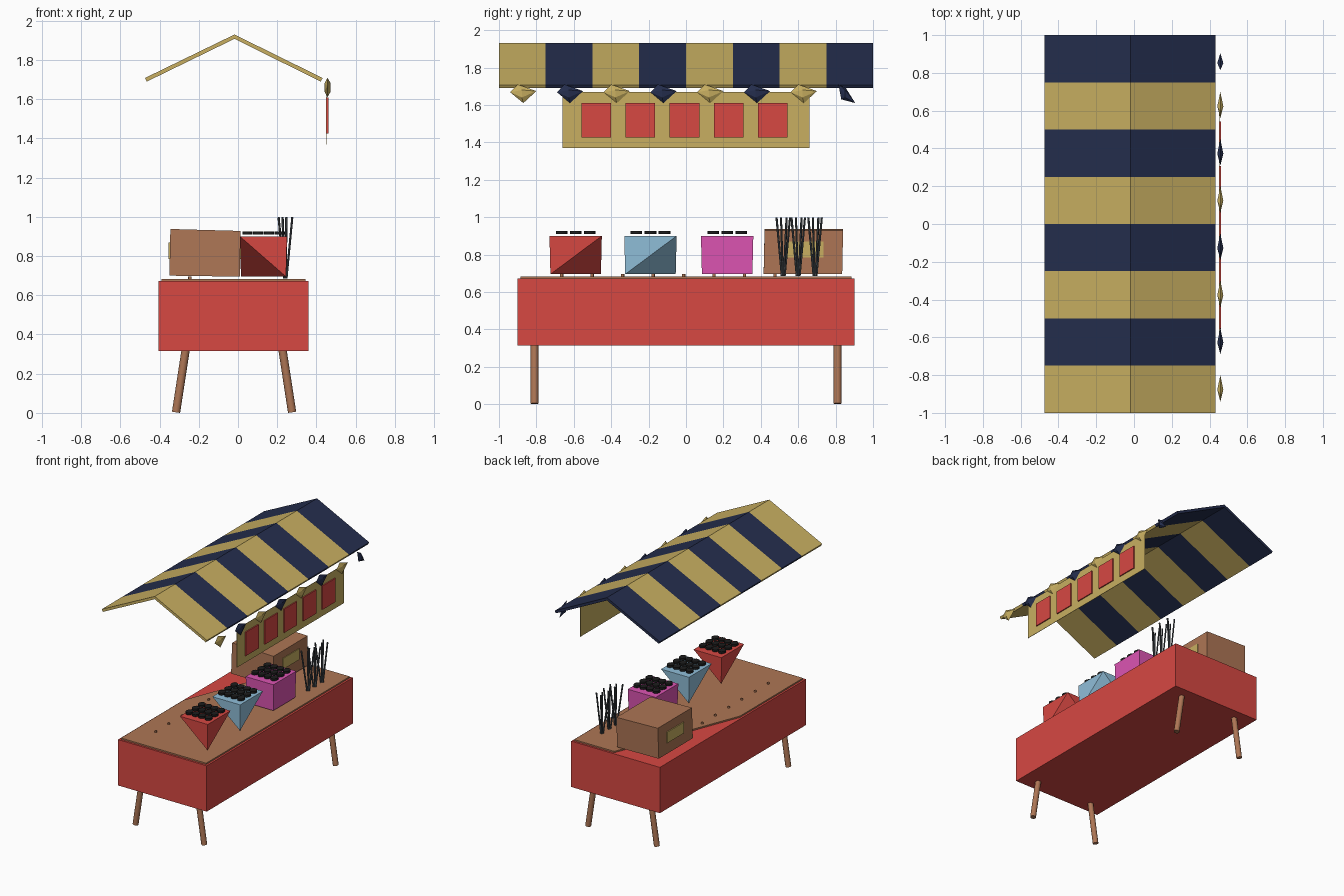
import bpy, bmesh, math
from mathutils import Vector

if "Cube" in bpy.data.objects:
    bpy.data.objects.remove(bpy.data.objects["Cube"])


def material(name, rgb):
    m = bpy.data.materials.new(name)
    m.diffuse_color = (*rgb, 1)
    m.use_nodes = True
    m.node_tree.nodes["Principled BSDF"].inputs["Base Color"].default_value = m.diffuse_color
    return m


NAVY = material("navy", (0.018, 0.027, 0.075))
GOLD = material("gold", (0.58, 0.43, 0.12))
RED = material("red", (0.68, 0.065, 0.055))
WOOD = material("wood brown", (0.42, 0.18, 0.09))
BLUE = material("light blue", (0.28, 0.52, 0.70))
PINK = material("pink", (0.72, 0.09, 0.45))
BLACK = material("black", (0.012, 0.012, 0.012))
GREY = material("dark grey", (0.06, 0.07, 0.08))


def finish(name, bm, mat):
    bmesh.ops.recalc_face_normals(bm, faces=bm.faces)
    me = bpy.data.meshes.new(name)
    bm.to_mesh(me)
    bm.free()
    me.materials.append(mat)
    ob = bpy.data.objects.new(name, me)
    bpy.context.collection.objects.link(ob)
    return ob


def hull(name, pts, mat):
    bm = bmesh.new()
    for p in pts:
        bm.verts.new(p)
    bmesh.ops.convex_hull(bm, input=bm.verts)
    return finish(name, bm, mat)


def box(name, lo, hi, mat):
    return hull(name, [(x, y, z) for x in (lo[0], hi[0])
                       for y in (lo[1], hi[1]) for z in (lo[2], hi[2])], mat)


def prism(name, pts, direction, mat):
    # extrude a flat outline along a direction
    bm = bmesh.new()
    f = bm.faces.new([bm.verts.new(p) for p in pts])
    g = bmesh.ops.extrude_face_region(bm, geom=[f])
    new = [v for v in g["geom"] if isinstance(v, bmesh.types.BMVert)]
    bmesh.ops.translate(bm, verts=new, vec=direction)
    return finish(name, bm, mat)


def rod(name, a, b, r, sides, mat):
    a, b = Vector(a), Vector(b)
    bpy.ops.mesh.primitive_cylinder_add(vertices=sides, radius=r, depth=(b - a).length,
                                        location=(a + b) / 2)
    ob = bpy.context.object
    ob.name = name
    ob.rotation_euler = (b - a).to_track_quat('Z', 'Y').to_euler()
    ob.data.materials.append(mat)
    bpy.ops.object.shade_smooth_by_angle(angle=math.radians(50))
    return ob


# Striped gable roof: eight stripes on each slope
RIDGE = -0.018
for i in range(8):
    y = -1 + i * 0.25
    for side, eave in (("left", -0.475), ("right", 0.432)):
        inner = eave + (0.010 if eave < 0 else -0.010)
        outline = [(RIDGE, y, 1.93), (eave, y, 1.708), (inner, y, 1.69), (RIDGE, y, 1.908)]
        prism(f"roof_stripe_{side}", outline, (0, 0.25, 0), NAVY if i % 2 else GOLD)

# Bunting flags below the right eave, the last one hanging differently
FLAG = [(-0.065, 0.008), (-0.025, 0.05), (0.075, 0.014), (0.005, -0.05)]
LAST = [(-0.06, 0.05), (-0.02, 0.03), (0.03, -0.05), (-0.045, -0.03)]
for i in range(8):
    y = -0.875 + i * 0.25
    shape = LAST if i == 7 else FLAG
    pts = [(0.457, y + a, 1.66 + b) for a, b in shape]
    my = sum(p[1] for p in pts) / 4
    pts += [(0.457 + dx, my, 1.66 + dz) for dx in (-0.016, 0.016) for dz in (-0.02, 0.02)]
    hull("bunting_flag", pts, NAVY if i % 2 else GOLD)

# Hanging menu board with five red panels
box("hanging_board", (0.449, -0.66, 1.37), (0.452, 0.66, 1.67), GOLD)
for i in range(5):
    y = -0.48 + i * 0.236
    box("board_panel", (0.451, y - 0.079, 1.425), (0.4605, y + 0.079, 1.61), RED)

# Table: cloth-covered body, wooden top, splayed legs
box("table_cloth", (-0.405, -0.90, 0.315), (0.36, 0.90, 0.672), RED)
prism("table_top", [(0.345, -0.885, 0.665), (0.345, 0.885, 0.665), (0.0, 0.885, 0.665),
                    (-0.39, -0.11, 0.665), (-0.39, -0.885, 0.665)], (0, 0, 0.018), WOOD)
for sx in (-1, 1):
    for sy in (-1, 1):
        leg = rod("table_leg", (-0.02 + sx * 0.296, sy * 0.81, 0.003),
                  (-0.02 + sx * 0.235, sy * 0.81, 0.40), 0.021, 12, WOOD)

# Row of small pegs along the back of the table top
for i in range(8):
    y = -0.665 + i * 0.163
    rod("table_peg", (-0.245, y, 0.66), (-0.245, y, 0.695), 0.009, 8, WOOD)

# Snack holders: square mouth; two fold down to a diagonal bottom edge
for name, y, mat, folded in (("red_holder", -0.59, RED, True),
                             ("blue_holder", -0.19, BLUE, True),
                             ("pink_holder", 0.22, PINK, False)):
    x0, x1, y0, y1 = 0.01, 0.25, y - 0.14, y + 0.14
    pts = [(x, yy, 0.90) for x in (x0, x1) for yy in (y0, y1)]
    pts += [(x1 - 0.005, y0 + 0.005, 0.695), (x0 + 0.005, y1 - 0.005, 0.695)]
    if not folded:
        pts += [(x0 + 0.005, y0 + 0.005, 0.695), (x1 - 0.005, y1 - 0.005, 0.695)]
    hull(name, pts, mat)
    # round snacks lying on top
    for r in range(4):
        for c in range(3):
            d = rod("snack", (0.048 + r * 0.055, y + (c - 1) * 0.075, 0.909),
                    (0.048 + r * 0.055, y + (c - 1) * 0.075, 0.925), 0.031, 12, BLACK)
            d.scale.x = 0.026 / 0.031

# Wooden crate with a label on each long side
hull("crate", [(-0.35, 0.415, 0.70), (-0.35, 0.835, 0.70), (0.01, 0.415, 0.695),
               (0.01, 0.835, 0.695), (-0.345, 0.42, 0.938), (-0.345, 0.84, 0.938),
               (0.012, 0.42, 0.928), (0.012, 0.84, 0.928)], WOOD)
for x in (-0.355, 0.009):
    box("crate_label", (x, 0.53, 0.785), (x + 0.008, 0.735, 0.87), GOLD)

# Three bunches of skewers fanning out upwards
for y in (0.52, 0.60, 0.69):
    for dx, dy in ((-0.035, -0.03), (-0.015, 0.03), (0.005, -0.01), (0.035, 0.015)):
        rod("skewer", (0.242 + dx * 0.15, y + dy * 0.25, 0.685),
            (0.242 + dx, y + dy * 1.2, 0.998), 0.006, 6, GREY)
